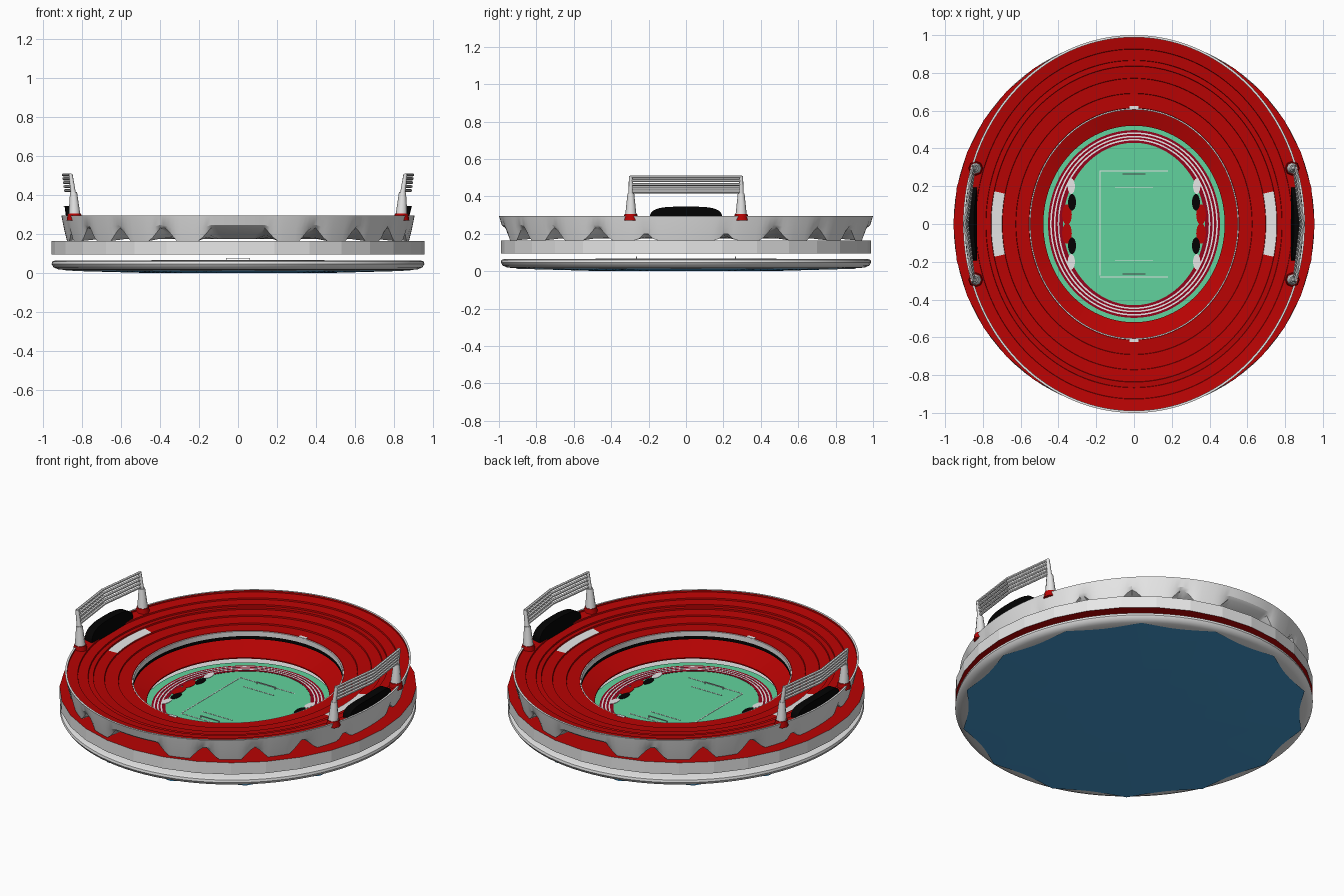
import bpy, bmesh, math
from mathutils import Vector

if "Cube" in bpy.data.objects:
    bpy.data.objects.remove(bpy.data.objects["Cube"])

def mat(name, r, g, b):
    m = bpy.data.materials.new(name)
    m.diffuse_color = (r, g, b, 1)
    m.use_nodes = True
    m.node_tree.nodes["Principled BSDF"].inputs["Base Color"].default_value = m.diffuse_color
    return m

WHITE = mat("white", 0.85, 0.85, 0.85)
RED = mat("seat red", 0.49, 0.001, 0.001)
TRACK = mat("track red", 0.30, 0.001, 0.012)
GREEN = mat("grass green", 0.12, 0.65, 0.34)
BLACK = mat("black", 0.001, 0.001, 0.001)
BLUE = mat("underside blue", 0.06, 0.33, 0.65)

def finish(name, bm, mats, smooth=None):
    bmesh.ops.remove_doubles(bm, verts=bm.verts, dist=1e-5)
    bmesh.ops.recalc_face_normals(bm, faces=bm.faces)
    me = bpy.data.meshes.new(name)
    bm.to_mesh(me)
    bm.free()
    for m in mats:
        me.materials.append(m)
    if smooth:
        me.shade_smooth()
        me.set_sharp_from_angle(angle=math.radians(smooth))
    ob = bpy.data.objects.new(name, me)
    bpy.context.collection.objects.link(ob)
    return ob

def lathe(name, prof, segs, mats, smooth=30, closed=True, shape=None, paint=None):
    """Elliptical lathe; each profile point is (rx, ry, z, material of the next strip)."""
    bm = bmesh.new()
    rows = []
    for k in range(segs):
        t = 2 * math.pi * k / segs
        row = []
        for i, p in enumerate(prof):
            rx, ry, z = shape(i, t, p[:3]) if shape else p[:3]
            row.append(bm.verts.new((rx * math.cos(t), ry * math.sin(t), z)))
        rows.append(row)
    n = len(prof)
    for k in range(segs):
        a, b = rows[k], rows[(k + 1) % segs]
        for i in range(n if closed else n - 1):
            j = (i + 1) % n
            f = bm.faces.new((a[i], b[i], b[j], a[j]))
            f.material_index = prof[i][3]
            if paint:
                v = paint(i, 2 * math.pi * (k + 0.5) / segs)
                f.material_index = prof[i][3] if v is None else v
    return finish(name, bm, mats, smooth)

def ring(name, outer, inner, z0, z1, m, segs=96):
    return lathe(name, [(*inner, z0, 0), (*outer, z0, 0), (*outer, z1, 0), (*inner, z1, 0)], segs, [m])

def box(name, c, s, m):
    bm = bmesh.new()
    bmesh.ops.create_cube(bm, size=1)
    for v in bm.verts:
        v.co = Vector((v.co.x * s[0] + c[0], v.co.y * s[1] + c[1], v.co.z * s[2] + c[2]))
    return finish(name, bm, [m])

def beam(name, p, q, r1, r2, m, sides=8):
    p, q = Vector(p), Vector(q)
    bm = bmesh.new()
    bmesh.ops.create_cone(bm, cap_ends=True, segments=sides, radius1=r1, radius2=r2, depth=(q - p).length)
    rot = (q - p).to_track_quat('Z', 'Y')
    for v in bm.verts:
        v.co = rot @ v.co + (p + q) / 2
    return finish(name, bm, [m], 50)

# base plate with rounded rim, and its scalloped blue underside
lathe("base", [(0, 0, .060, 0), (.6, .64, .060, 0), (.935, .97, .066, 0), (.952, .987, .06, 0),
               (.955, .99, .046, 0), (.945, .98, .03, 0), (.92, .955, .019, 0), (.86, .895, .015, 0),
               (0, 0, .014, 0)], 96, [WHITE], 40, closed=False)

def scallop(i, t, p):
    k = 1 - .045 * abs(math.sin(7 * t)) if i == 1 else 1
    return p[0] * k, p[1] * k, p[2]
lathe("base_underside", [(0, 0, .0135, 0), (.925, .96, .0135, 0), (.5, .52, .002, 0), (0, 0, 0, 0)],
      112, [BLUE], 30, closed=False, shape=scallop)

# grass, running track and lane lines
lathe("field", [(0, 0, .058, 0), (.50, .54, .058, 0), (.50, .54, .064, 0), (0, 0, .064, 0)],
      96, [GREEN], closed=False)
ring("running_track", (.455, .497), (.375, .43), .063, .0655, TRACK)
for k, (a, b) in enumerate([(.444, .485), (.424, .467), (.404, .450)]):
    ring(f"lane_line_{k}", (a, b), (a - .008, b - .008), .065, .0665, WHITE)

# pitch markings and goals
box("pitch_side_line", (-.18, .005, .0645), (.005, .555, .002), WHITE)
for s in (-1, 1):
    box("pitch_end_line", (0, s * .28, .0645), (.36, .005, .002), WHITE)
    box("goal_area_line", (0, s * .195, .0645), (.2, .004, .002), WHITE)
    for x in (-.06, .06):
        box("goal_post", (x, s * .265, .070), (.004, .004, .012), WHITE)
    box("goal_crossbar", (0, s * .265, .076), (.124, .004, .004), WHITE)

# patches beside the pitch
for sx in (-1, 1):
    for sy in (-1, 1):
        for nm, x, y, r, z, m in (("side_area", .355, .05, .032, .0658, RED),
                                  ("side_black", .328, .115, .026, .0668, BLACK),
                                  ("side_white", .332, .20, .024, .0664, WHITE)):
            o = ring(nm, (r * .8, r * 1.7), (.0001, .0001), .062, z, m, 24)
            o.location = (sx * x, sy * y, 0)

# lower concourse band: faceted, white wall, red floor
lathe("concourse_band", [(.64, .68, .095, 0), (.957, .99, .095, 1), (.957, .99, .165, 0), (.64, .68, .160, 0)],
      32, [RED, WHITE], 5)

# lower stand
lathe("lower_stand", [(.66, .70, .0955, 0), (.48, .52, .0955, 0), (.48, .52, .102, 0), (.66, .70, .1605, 0)],
      96, [RED])

# upper ring: stepped red seating, white outer wall standing on piers
PIERS = [(0, 10), (20, 4.5), (38, 4), (55, 4), (73, 4)]

def pier(t):
    """1 on a pier, 0 over an opening."""
    d = math.degrees(t) % 180
    d = min(d, 180 - d)
    return max(max(0, min(1, 1 - (abs(d - c) - w) / 4)) for c, w in PIERS)

def wall_shape(i, t, p):
    rx, ry, z = p
    k = pier(t)
    if i == 1:
        z = .205 - .03 * k
    elif i == 2:
        z = .232 - .067 * k
    elif i == 3:
        z = .246 - .02 * k
    return rx, ry, z

X, Y = .905, 1.0
pts = [(.605, .175, 1), (.86, .21, 1), (.968, .238, 1), (.985, .25, 1), (1, .295, 1), (.988, .295, 0)]
steps = [.988, .925, .865, .835, .77, .69, .612]
zs = [.284, .268, .256, .249, .236, .224, .216]
for k in range(6):
    pts.append((steps[k], zs[k], 0))
    pts.append((steps[k + 1] + .002, zs[k + 1] + .008, 0))
pts += [(.612, .222, 1), (.605, .222, 1), (.605, .194, 2)]
block = 6 + 2 * 3

def paint(i, t):
    # pale seat blocks on both long sides
    return 1 if i == block and abs(math.sin(t)) < .205 else None
lathe("upper_stand", [(s * X, s * Y, z, m) for s, z, m in pts], 240, [RED, WHITE, BLACK], 28,
      shape=wall_shape, paint=paint)

# small boxes on the inner rim
for s in (-1, 1):
    box("rim_box", (0, s * .615, .216), (.05, .02, .02), WHITE)

# light gantries and dark canopies on both long sides
for s in (-1, 1):
    for e in (-1, 1):
        beam("gantry_foot", (s * .838, e * .295, .27), (s * .838, e * .295, .306), .04, .034, RED)
        beam("gantry_post", (s * .838, e * .295, .30), (s * .843, e * .295, .415), .03, .018, WHITE)
        beam("gantry_upright", (s * .843, e * .295, .40), (s * .858, e * .295, .508), .014, .01, WHITE)
        for j in range(5):
            x, z = .846 + .003 * j, .424 + .02 * j
            beam("gantry_bar", (s * x, e * .3, z), (s * (x + .038), 0, z), .008, .008, WHITE, 6)
    bm = bmesh.new()
    outline = []
    for k in range(25):
        a = math.pi * k / 24
        c, h = math.cos(a), math.sin(a)
        outline.append((math.copysign(abs(c) ** .6, c) * .195, .262 + .083 * max(h, 0) ** .5))
    rows = [[bm.verts.new((s * (x - .47 * y * y), y, z)) for y, z in outline] for x in (.848, .896)]
    bm.faces.new(rows[0])
    bm.faces.new(rows[1])
    for k in range(25):
        j = (k + 1) % 25
        bm.faces.new((rows[0][k], rows[0][j], rows[1][j], rows[1][k]))
    finish("canopy", bm, [BLACK], 35)
